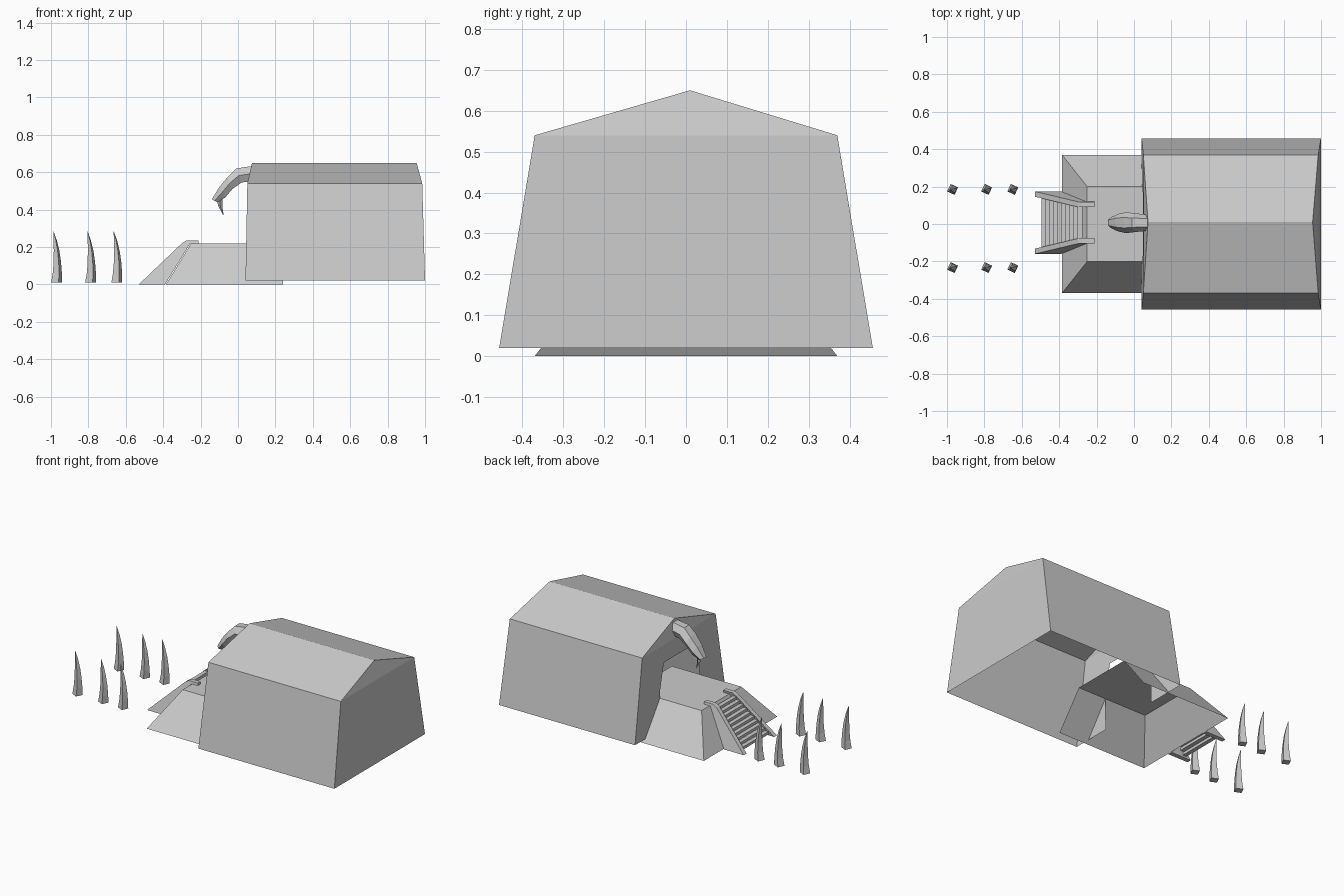
import bpy, math


def mesh(name, verts, faces):
    me = bpy.data.meshes.new(name)
    me.from_pydata(verts, [], faces)
    ob = bpy.data.objects.new(name, me)
    bpy.context.collection.objects.link(ob)
    return ob


def loft(name, rings):
    # Skin matching rings and cap both ends
    n = len(rings[0])
    faces = [(r * n + i, r * n + (i + 1) % n, (r + 1) * n + (i + 1) % n, (r + 1) * n + i)
             for r in range(len(rings) - 1) for i in range(n)]
    last = (len(rings) - 1) * n
    faces += [tuple(reversed(range(n))), tuple(range(last, last + n))]
    return mesh(name, [p for r in rings for p in r], faces)


# Hall: open-bottomed shell with leaning walls, low gable and a doorway
def wall_x(z):
    return 0.04 + 0.01 * (z - 0.02) / 0.52


front = [(wall_x(z), y, z) for y, z in [
    (0.457, 0.02), (0.37, 0.54), (-0.37, 0.54), (-0.457, 0.02),
    (-0.2, 0.02), (-0.2, 0.26), (-0.155, 0.43), (0.155, 0.43), (0.2, 0.26), (0.2, 0.02)]]
rest = [(1, 0.457, 0.02), (0.985, 0.37, 0.54), (0.985, -0.37, 0.54), (1, -0.457, 0.02),
        (0.075, 0.01, 0.65), (0.955, 0.01, 0.65)]
mesh("hall", front + rest, [
    tuple(range(10)), (1, 14, 2),                # door wall and its gable
    (13, 12, 11, 10), (12, 15, 11),              # rear wall and its gable
    (0, 10, 11, 1), (3, 2, 12, 13),              # side walls
    (1, 11, 15, 14), (2, 14, 15, 12)])           # roof slopes

# Platform: sloped base running in through the doorway
mesh("platform", [
    (-0.385, -0.37, 0), (-0.385, 0.37, 0), (0.24, 0.37, 0), (0.24, -0.37, 0),
    (-0.25, -0.2, 0.22), (-0.25, 0.2, 0.22), (0.24, 0.2, 0.22), (0.24, -0.2, 0.22)],
    [(0, 4, 5, 1), (1, 5, 6, 2), (0, 3, 7, 4), (4, 7, 6, 5)])

# Stair rails: slanted slabs that converge towards the top
CY = 0.007
profile = [(-0.53, 0), (-0.30, 0.22), (-0.275, 0.235), (-0.21, 0.235),
           (-0.21, 0.22), (-0.255, 0.22), (-0.39, 0)]


def rail_y(x):
    return 0.167 - 0.2 * (max(-0.53, min(x, -0.25)) + 0.53)


for side, label in ((1, "back"), (-1, "front")):
    # Width follows height so that the slab leans inwards up the flight
    rings = []
    for t in (0, 0.028):
        rings.append([(x, CY + side * (rail_y(-0.53 + z * 1.25) - t), z) for x, z in profile])
    loft("stair_rail_" + label, rings)

# Stair treads: separate steps between the rails
STEPS = 10
for i in range(STEPS):
    x = -0.495 + i * 0.0215
    z = 0.01 + i * 0.021
    w = rail_y(x) - 0.015
    loft("stair_tread_%d" % (i + 1),
         [[(x, CY - w, h), (x + 0.026, CY - w, h), (x + 0.026, CY + w, h), (x, CY + w, h)]
          for h in (z, z + 0.017)])

# Hooked beak over the doorway: upper point, lower point, half width
spans = [(0.09, 0.635, 0.06, 0.55, 0.043), (-0.01, 0.62, 0.02, 0.545, 0.05),
         (-0.055, 0.575, -0.03, 0.51, 0.056), (-0.10, 0.52, -0.068, 0.465, 0.047),
         (-0.14, 0.455, -0.11, 0.44, 0.028)]
rings = []
for ux, uz, lx, lz, w in spans:
    mx, mz = (ux + lx) / 2, (uz + lz) / 2
    rings.append([(ux, CY + w * 0.5, uz), (mx, CY + w, mz), (lx, CY + w * 0.6, lz),
                  (lx, CY - w * 0.6, lz), (mx, CY - w, mz), (ux, CY - w * 0.5, uz)])
loft("beak", rings)


def horn(name, spine, turn):
    # Tapered four-sided horn along (x, y, z, radius) points
    loft(name, [[(x + r * math.cos(turn + k * math.pi / 2),
                  y + r * math.sin(turn + k * math.pi / 2), z) for k in range(4)]
                for x, y, z, r in spine])


horn("beak_tip", [(-0.078, CY, 0.37, 0.001), (-0.095, CY, 0.42, 0.011),
                  (-0.10, CY, 0.48, 0.02)], 0)

# Two rows of curved tusks along the approach
for row, y in (("back", 0.185), ("front", -0.233)):
    for i, x in enumerate((-0.97, -0.788, -0.648)):
        horn("tusk_%s_%d" % (row, i + 1),
             [(x, y, 0.01, 0.031), (x + 0.004, y, 0.06, 0.026), (x + 0.004, y, 0.12, 0.021),
              (x, y, 0.18, 0.016), (x - 0.007, y, 0.235, 0.009), (x - 0.016, y, 0.282, 0.001)],
             math.radians(20))
